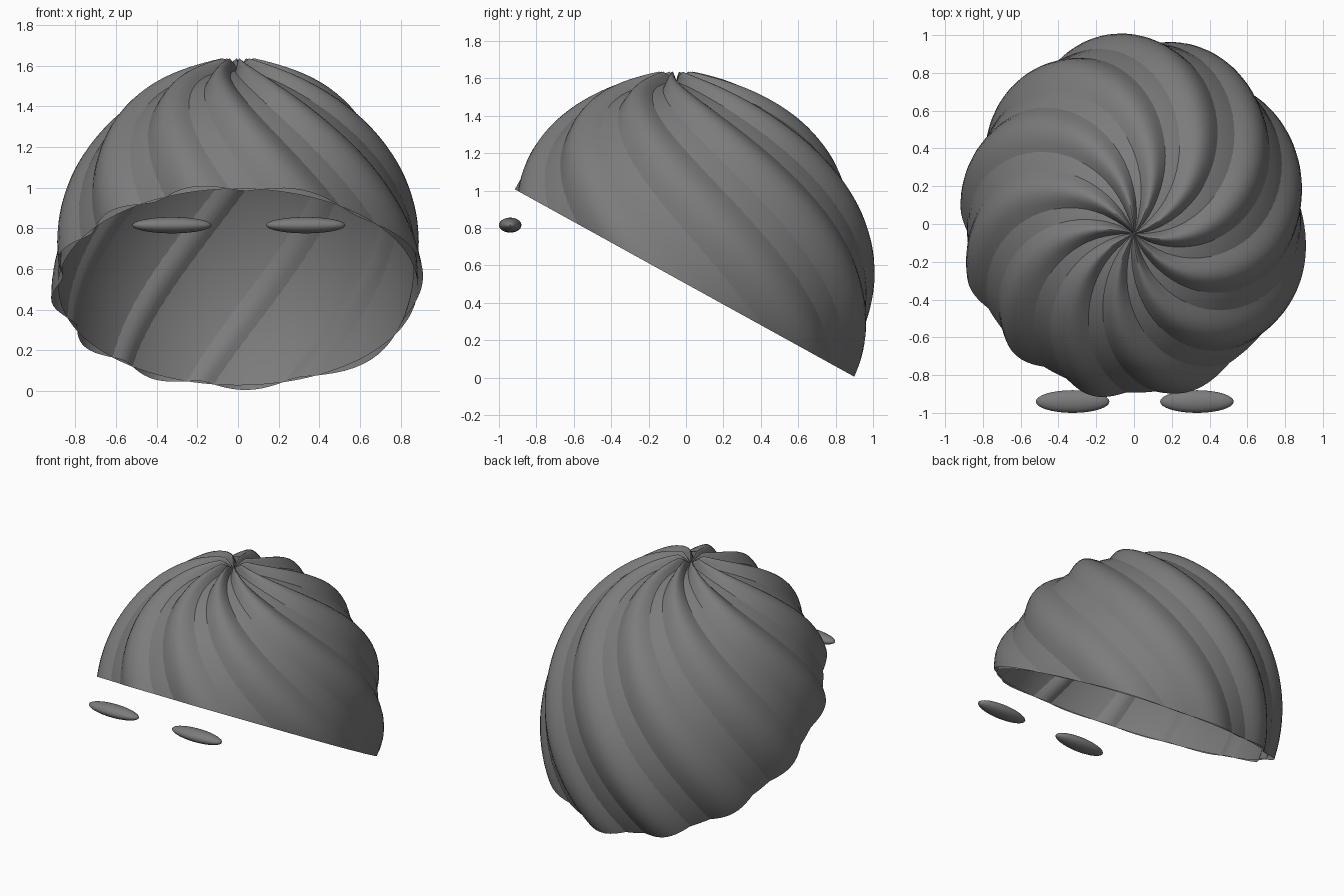
import bpy, bmesh
from math import sin, cos, pi, radians, exp
from mathutils import Vector

if "Cube" in bpy.data.objects:
    bpy.data.objects.remove(bpy.data.objects["Cube"], do_unlink=True)

GREY = (0.2, 0.2, 0.2, 1)
grey = bpy.data.materials.new("hair grey")
grey.use_nodes = True
grey.diffuse_color = GREY
grey.node_tree.nodes["Principled BSDF"].inputs["Base Color"].default_value = GREY

CENTRE = Vector((0, 0, 0.55))
RADII = Vector((0.925, 1.01, 1.075))
LEAN = 0.05
LOCKS = 10
TWIST = 0.86
PHASE = radians(1)


def finish(name, bm):
    mesh = bpy.data.meshes.new(name)
    bm.to_mesh(mesh)
    bm.free()
    mesh.materials.append(grey)
    obj = bpy.data.objects.new(name, mesh)
    bpy.context.collection.objects.link(obj)
    bpy.ops.object.select_all(action="DESELECT")
    obj.select_set(True)
    bpy.context.view_layer.objects.active = obj
    bpy.ops.object.shade_smooth_by_angle(angle=radians(40))


def lock_height(theta, phi):
    """Rounded locks with soft valleys, swirling out from a raised crown."""
    wave = 0.5 - 0.5 * cos(LOCKS * (phi - PHASE - TWIST * theta))
    crown = min(1, theta / 0.08)
    crest = 0.015 * exp(-(theta / 0.15) ** 2)
    return 0.936 + crown * (0.067 * wave ** 0.75 + crest) + 0.02 * (1 - crown)


def scalp_height(theta, phi):
    return 0.957


def dome_point(theta, phi, height):
    """Point on an ellipsoid whose top leans to the front."""
    d = Vector((sin(theta) * cos(phi), sin(theta) * sin(phi), cos(theta)))
    d = Vector(a * b for a, b in zip(d * height(theta, phi), RADII))
    d.y -= LEAN * d.z
    return CENTRE + d


def build_dome(name, height, rings, segments):
    bm = bmesh.new()
    rows = []
    for i in range(1, rings + 1):
        theta = radians(150) * i / rings
        # columns follow the swirl so that valleys lie on edges
        start = PHASE + TWIST * theta
        rows.append([bm.verts.new(dome_point(theta, start + 2 * pi * j / segments, height))
                     for j in range(segments)])
    pole = bm.verts.new(dome_point(0, 0, height))
    for j in range(segments):
        k = (j + 1) % segments
        bm.faces.new((pole, rows[0][j], rows[0][k]))
        for a, b in zip(rows, rows[1:]):
            bm.faces.new((a[j], b[j], b[k], a[k]))
    # cut along the sloping hairline
    bmesh.ops.bisect_plane(bm, geom=bm.verts[:] + bm.edges[:] + bm.faces[:],
                           plane_co=(0, -0.94, 1.02), plane_no=(0, 1.01, 1.83),
                           clear_inner=True)
    finish(name, bm)


# Swirled hair and the smooth scalp shell beneath it
build_dome("swirled_hair", lock_height, 60, LOCKS * 14)
build_dome("scalp_shell", scalp_height, 48, 100)

# Eyebrows
for side, x in (("left", 0.333), ("right", -0.325)):
    bm = bmesh.new()
    bmesh.ops.create_uvsphere(bm, u_segments=32, v_segments=16, radius=1)
    bmesh.ops.scale(bm, verts=bm.verts, vec=(0.195, 0.06, 0.04))
    bmesh.ops.translate(bm, verts=bm.verts, vec=(x, -0.94, 0.815))
    finish(side + "_eyebrow", bm)
